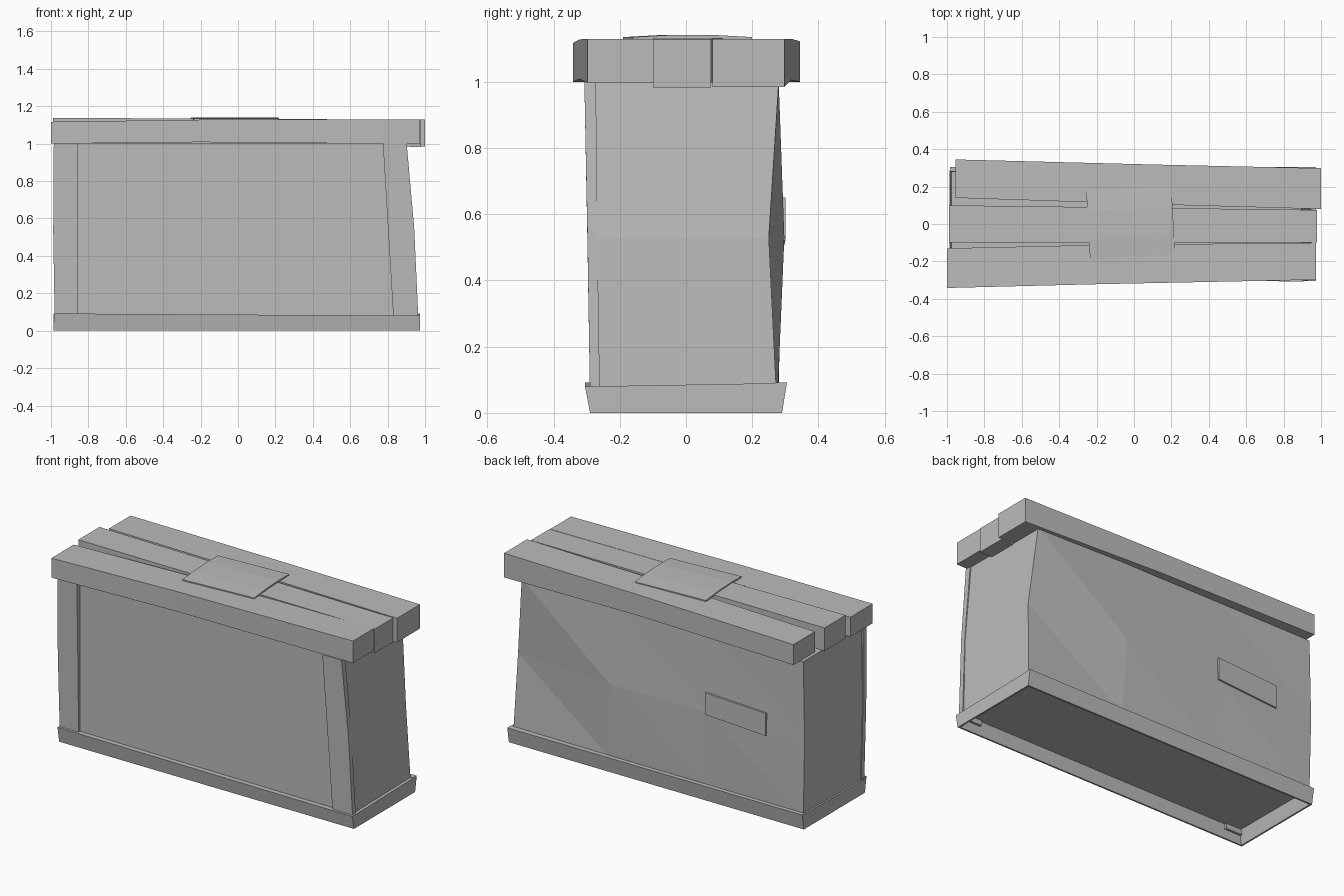
import bpy, bmesh

if "Cube" in bpy.data.objects:
    bpy.data.objects.remove(bpy.data.objects["Cube"])

grey = bpy.data.materials.new("plain grey")
grey.diffuse_color = (0.5, 0.5, 0.5, 1)
grey.use_nodes = True
grey.node_tree.nodes["Principled BSDF"].inputs["Base Color"].default_value = grey.diffuse_color


def make(name, verts, faces):
    bm = bmesh.new()
    vs = [bm.verts.new(v) for v in verts]
    for f in faces:
        bm.faces.new([vs[i] for i in f])
    bmesh.ops.recalc_face_normals(bm, faces=bm.faces)
    me = bpy.data.meshes.new(name)
    bm.to_mesh(me)
    bm.free()
    me.materials.append(grey)
    ob = bpy.data.objects.new(name, me)
    bpy.context.collection.objects.link(ob)
    return ob


def loft(name, rings):
    """Closed solid through a list of four-cornered rings."""
    verts = [v for r in rings for v in r]
    n = len(rings)
    faces = [(0, 1, 2, 3), tuple(4 * (n - 1) + i for i in range(4))]
    for k in range(n - 1):
        for i in range(4):
            j = (i + 1) % 4
            faces.append((4 * k + i, 4 * k + j, 4 * k + 4 + j, 4 * k + 4 + i))
    return make(name, verts, faces)


def section(x, y0, y1, z0, z1):
    """Upright rectangle across x."""
    return [(x, y0, z0), (x, y1, z0), (x, y1, z1), (x, y0, z1)]


def level(z, x0, x1, y0, y1):
    """Flat rectangle at height z."""
    return [(x0, y0, z), (x1, y0, z), (x1, y1, z), (x0, y1, z)]


# Crate body: three panels wide, two high, back bulging at mid height
rows = [(0.08, -0.975, 0.955, (0.28, 0.278, 0.278, 0.272)),
        (0.53, -0.985, 0.94, (0.282, 0.29, 0.297, 0.25)),
        (1.0, -0.975, 0.895, (0.28, 0.28, 0.28, 0.28))]
verts, faces = [], []
for z, xa, xb, backs in rows:
    for i in range(4):
        x = xa + (xb - xa) * i / 3
        verts += [(x, -0.275, z), (x, backs[i], z)]
for r in range(2):
    a, b = 8 * r, 8 * r + 8
    for i in range(3):
        for s in (0, 1):
            p, q = 2 * i + s, 2 * i + 2 + s
            faces += [(a + p, a + q, b + q), (a + p, b + q, b + p)]
    faces += [(a, a + 1, b + 1, b), (a + 6, a + 7, b + 7, b + 6)]
for a in (0, 16):
    faces += [(a + 2 * i, a + 2 * i + 1, a + 2 * i + 3, a + 2 * i + 2) for i in range(3)]
make("crate_body", verts, faces)

# Front corner posts
loft("front_post_left", [level(0.05, -0.98, -0.855, -0.29, -0.26),
                         level(0.53, -0.988, -0.855, -0.298, -0.268),
                         level(1.0, -0.985, -0.855, -0.307, -0.272)])
loft("front_post_right", [level(0.05, 0.832, 0.965, -0.29, -0.26),
                          level(0.55, 0.802, 0.942, -0.298, -0.268),
                          level(1.0, 0.775, 0.902, -0.307, -0.272)])

# Hollow base skirt, flaring upward, with a ledge around the body
for s, nm in ((-1, "front"), (1, "back")):
    loft("base_" + nm, [[(x, s * 0.29, 0), (x, s * 0.28, 0),
                         (x, s * 0.27, zt), (x, s * 0.305, zt)]
                        for x, zt in ((-0.985, 0.092), (0.973, 0.08 if s < 0 else 0.092))])
for s, nm, xo in ((-1, "left", 0.986), (1, "right", 0.973)):
    loft("base_" + nm, [[(s * xo, y, 0), (s * (xo - 0.01), y, 0),
                         (s * (xo - 0.03), y, zt), (s * xo, y, zt)]
                        for y, zt in ((-0.289, 0.08), (0.289, 0.09))])

# Three lid planks, slightly crooked
loft("lid_plank_front", [section(-1.0, -0.342, -0.13, 1.0, 1.117),
                         section(-0.2, -0.322, -0.112, 1.008, 1.128),
                         section(0.972, -0.298, -0.10, 0.998, 1.13)])
loft("lid_plank_middle", [section(-0.99, -0.10, 0.10, 1.0, 1.138),
                          section(0.978, -0.10, 0.075, 0.983, 1.128)])
loft("lid_plank_back", [section(-0.955, 0.14, 0.345, 1.0, 1.122),
                        section(0.1, 0.105, 0.318, 1.005, 1.13),
                        section(1.0, 0.08, 0.298, 0.985, 1.13)])

# Thin bent label plate on top of the lid
rings = []
for t, z in ((0, 1.135), (0.3, 1.141), (0.7, 1.141), (1, 1.135)):
    xa, xb = -0.235 - 0.02 * t, 0.22 - 0.02 * t
    ya, yb = -0.19 + 0.365 * t, -0.16 + 0.36 * t
    rings.append([(xa, ya, z - 0.01), (xb, yb, z - 0.01), (xb, yb, z), (xa, ya, z)])
loft("lid_label", rings)

# Small tilted plate on the back
loft("back_plate", [section(-0.735, 0.27, 0.294, 0.495, 0.63),
                    section(-0.335, 0.28, 0.30, 0.52, 0.65)])
